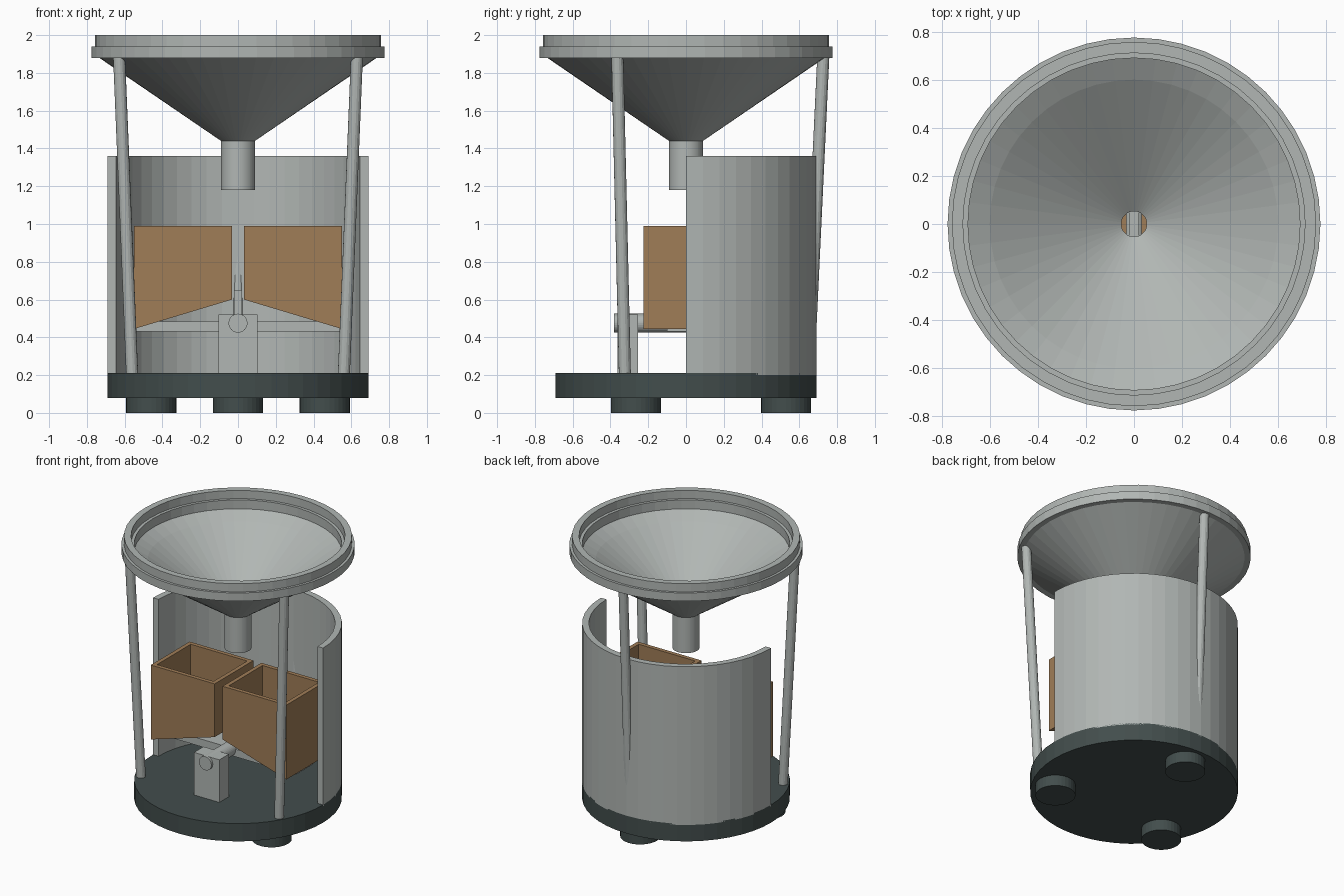
import bpy, bmesh, math
from mathutils import Vector

cube = bpy.data.objects.get("Cube")
if cube:
    bpy.data.objects.remove(cube, do_unlink=True)


def material(name, rgb):
    m = bpy.data.materials.new(name)
    m.use_nodes = True
    m.diffuse_color = (*rgb, 1)
    m.node_tree.nodes["Principled BSDF"].inputs["Base Color"].default_value = (*rgb, 1)
    return m


GREY = material("light grey metal", (0.44, 0.47, 0.455))
DARK = material("dark slate", (0.055, 0.075, 0.073))
BROWN = material("brown", (0.35, 0.205, 0.095))


def finish(name, bm, mat):
    bmesh.ops.recalc_face_normals(bm, faces=bm.faces[:])
    mesh = bpy.data.meshes.new(name)
    bm.to_mesh(mesh)
    bm.free()
    mesh.materials.append(mat)
    ob = bpy.data.objects.new(name, mesh)
    bpy.context.collection.objects.link(ob)
    return ob


def lathe(name, profile, mat, sweep=360, steps=48):
    """Turn a closed (radius, height) profile around z; part turns get end caps."""
    bm = bmesh.new()
    full = sweep == 360
    rings = []
    for i in range(steps if full else steps + 1):
        a = math.radians(sweep * i / steps)
        rings.append([bm.verts.new((r * math.cos(a), r * math.sin(a), z)) for r, z in profile])
    n = len(profile)
    for i in range(steps):
        a, b = rings[i], rings[(i + 1) % len(rings)]
        for j in range(n):
            k = (j + 1) % n
            bm.faces.new((a[j], b[j], b[k], a[k]))
    if not full:
        bm.faces.new(rings[0])
        bm.faces.new(rings[-1])
    return finish(name, bm, mat)


def rod(name, start, end, radius, mat, sides=32):
    """Straight cylinder between two points."""
    start, end = Vector(start), Vector(end)
    axis = end - start
    bm = bmesh.new()
    bmesh.ops.create_cone(bm, cap_ends=True, segments=sides, radius1=radius,
                          radius2=radius, depth=axis.length)
    turn = axis.to_track_quat('Z', 'Y').to_matrix().to_4x4()
    bm.transform(turn)
    bmesh.ops.translate(bm, verts=bm.verts[:], vec=(start + end) / 2)
    return finish(name, bm, mat)


def box(name, low, high, mat):
    bm = bmesh.new()
    bmesh.ops.create_cube(bm, size=1)
    for v in bm.verts:
        v.co = [lo if c < 0 else hi for c, lo, hi in zip(v.co, low, high)]
    return finish(name, bm, mat)


def polar(radius, degrees, z):
    a = math.radians(degrees)
    return (radius * math.cos(a), radius * math.sin(a), z)


# Base plate and its three feet
rod("base_plate", (0, 0, 0.08), (0, 0, 0.21), 0.69, DARK, 48)
for label, angle in (("back", 90), ("front_right", 210), ("front_left", 330)):
    rod(f"{label}_foot", polar(0.53, angle, 0), polar(0.53, angle, 0.09), 0.133, DARK)
    # Leaning support rods above the feet
    rod(f"{label}_support_rod", polar(0.647, angle, 0.2), polar(0.727, angle, 1.89),
        0.032, GREY, 16)

# Half-round housing wall, open at the front
lathe("housing_wall", [(0.645, 0.2), (0.69, 0.2), (0.69, 1.36), (0.645, 1.36)],
      GREY, sweep=180, steps=24)

# Collecting funnel with stepped rim and outlet tube
lathe("funnel", [
    (0.053, 1.18), (0.09, 1.18), (0.09, 1.44), (0.735, 1.88), (0.775, 1.88),
    (0.775, 1.94), (0.757, 1.94), (0.757, 2.0), (0.711, 2.0), (0.711, 1.94),
    (0.69, 1.94), (0.69, 1.875), (0.6, 1.825), (0.053, 1.44)], GREY)


# Tipping buckets: open boxes with sloping floors
def bucket(name, side):
    bm = bmesh.new()
    inner, outer, half, top, wall = 0.032, 0.55, 0.225, 0.99, 0.03

    def floor(x):
        return 0.6 - (x - inner) * 0.3

    def loop(inset, lift):
        corners = [(inner + inset, -1), (outer - inset, -1), (outer - inset, 1), (inner + inset, 1)]
        return [bm.verts.new((side * x, s * (half - inset), top if lift is None else floor(x) + lift))
                for x, s in corners]

    loops = [loop(0, 0), loop(0, None), loop(wall, None), loop(wall, wall)]
    for a, b in zip(loops, loops[1:]):
        for i in range(4):
            j = (i + 1) % 4
            bm.faces.new((a[i], a[j], b[j], b[i]))
    bm.faces.new(loops[0])
    bm.faces.new(loops[-1])
    return finish(name, bm, BROWN)


bucket("left_bucket", 1)
bucket("right_bucket", -1)

# Rocker beam, divider, pivot shaft and bracket
box("rocker_beam", (-0.54, -0.1, 0.43), (0.54, 0.1, 0.485), GREY)
box("rocker_divider", (-0.02, -0.1, 0.48), (0.02, 0.1, 0.65), GREY)
rod("pivot_shaft", (0, -0.38, 0.475), (0, 0.1, 0.475), 0.05, GREY)
box("pivot_bracket", (-0.103, -0.363, 0.205), (0.103, -0.253, 0.522), GREY)
